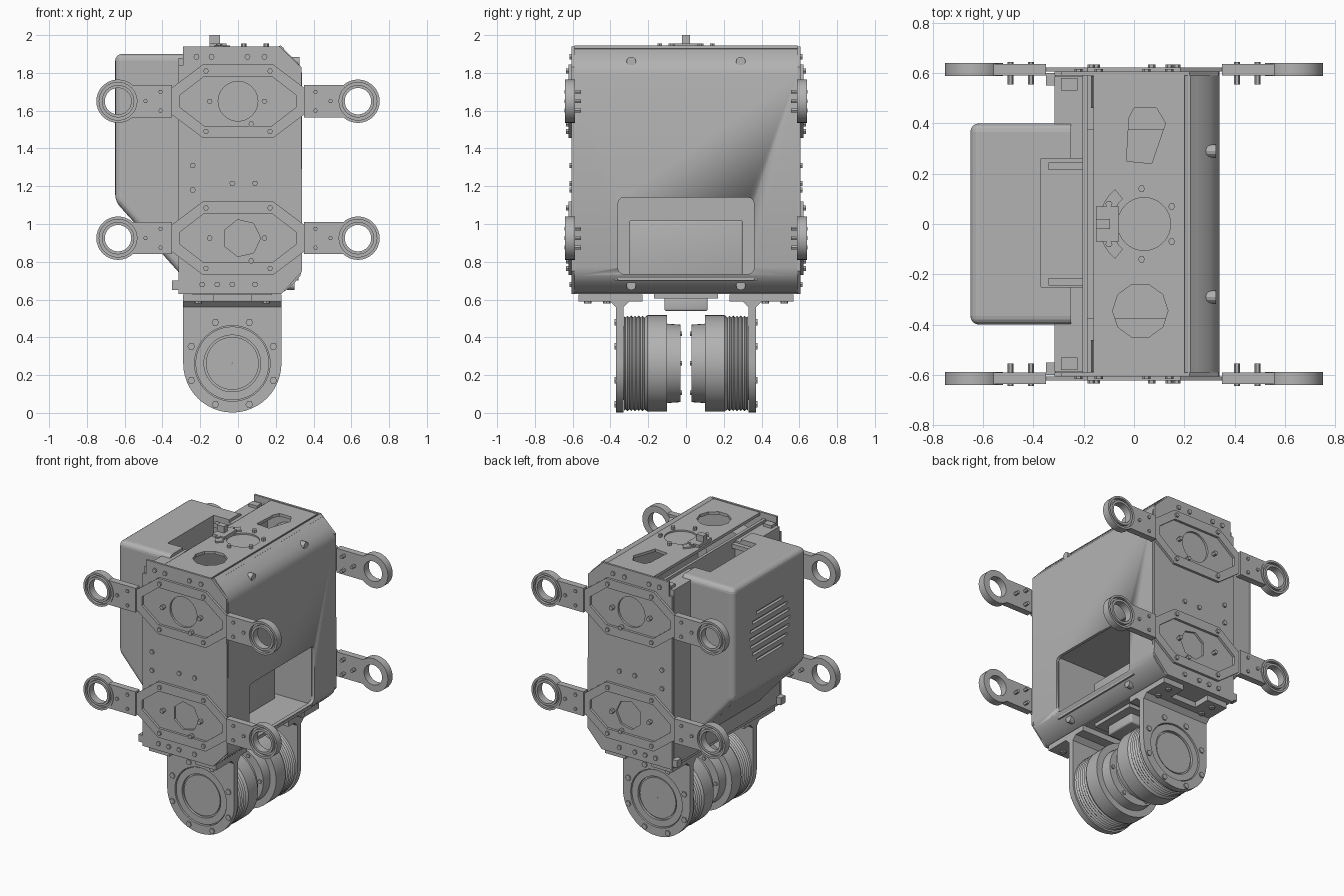
import bpy, bmesh, math
from mathutils import Vector

old = bpy.data.objects.get("Cube")
if old:
    bpy.data.objects.remove(old)

GREY = bpy.data.materials.new("mid grey")
GREY.use_nodes = True
GREY.diffuse_color = (0.45, 0.45, 0.45, 1)
GREY.node_tree.nodes["Principled BSDF"].inputs["Base Color"].default_value = (0.45, 0.45, 0.45, 1)


def finish(name, bm, smooth=False):
    bmesh.ops.recalc_face_normals(bm, faces=bm.faces)
    mesh = bpy.data.meshes.new(name)
    bm.to_mesh(mesh)
    bm.free()
    ob = bpy.data.objects.new(name, mesh)
    bpy.context.collection.objects.link(ob)
    mesh.materials.append(GREY)
    if smooth:
        bpy.ops.object.select_all(action='DESELECT')
        ob.select_set(True)
        bpy.context.view_layer.objects.active = ob
        bpy.ops.object.shade_smooth_by_angle(angle=math.radians(35))
    return ob


def box(name, x, y, z, bevel=0):
    bm = bmesh.new()
    bmesh.ops.create_cube(bm, size=1)
    for v in bm.verts:
        v.co = [(r[0] + r[1]) / 2 + c * (r[1] - r[0]) for r, c in zip((x, y, z), v.co)]
    if bevel:
        bmesh.ops.bevel(bm, geom=bm.edges[:], offset=bevel, segments=3, affect='EDGES', profile=0.5)
    return finish(name, bm, bool(bevel))


def prism(name, pts, a, b, axis='y', smooth=False):
    """Extrude an outline of (x, z) along y, or of (x, y) along z, or of (y, z) along x."""
    place = {'y': lambda p, t: (p[0], t, p[1]), 'z': lambda p, t: (p[0], p[1], t),
             'x': lambda p, t: (t, p[0], p[1])}[axis]
    bm = bmesh.new()
    face = bm.faces.new([bm.verts.new(place(p, a)) for p in pts])
    ext = bmesh.ops.extrude_face_region(bm, geom=[face])
    move = Vector(place((0, 0), b - a))
    bmesh.ops.translate(bm, vec=move, verts=[g for g in ext['geom'] if isinstance(g, bmesh.types.BMVert)])
    return finish(name, bm, smooth)


def circle(cx, cy, r, n=32, sx=1.0):
    return [(cx + sx * r * math.cos(2 * math.pi * i / n), cy + r * math.sin(2 * math.pi * i / n))
            for i in range(n)]


def lathe(name, cx, cz, profile, n=40):
    """Spin a closed (y, radius) loop around an axis along y."""
    bm = bmesh.new()
    rows = [[bm.verts.new((cx + r * math.cos(2 * math.pi * i / n), y, cz + r * math.sin(2 * math.pi * i / n)))
             for y, r in profile] for i in range(n)]
    k = len(profile)
    for i in range(n):
        p, q = rows[i], rows[(i + 1) % n]
        for j in range(k):
            bm.faces.new((p[j], p[(j + 1) % k], q[(j + 1) % k], q[j]))
    return finish(name, bm, True)


def cut(ob, *cutters):
    for c in cutters:
        m = ob.modifiers.new("cut", 'BOOLEAN')
        m.operation, m.solver, m.object = 'DIFFERENCE', 'EXACT', c
    mesh = bpy.data.meshes.new_from_object(ob.evaluated_get(bpy.context.evaluated_depsgraph_get()))
    ob.modifiers.clear()
    ob.data = mesh
    for c in cutters:
        bpy.data.objects.remove(c)
    return ob


# Chest shell with rolled top and bottom edges and a window
outer = [(.215, 1.94), (.24, 1.93), (.3, 1.87), (.33, 1.835), (.34, 1.79),
         (.34, .77), (.33, .725), (.3, .69), (.25, .645), (.2, .63)]
inner = [(x - .02, 1.285 + (z - 1.285) * .975) for x, z in reversed(outer)]
shell = prism("chest_shell", outer + inner, -.59, .59, smooth=True)
cut(shell, box("window_cutter", (.2, .5), (-.36, .36), (.735, 1.14), .03))
prism("shell_seam_rail", [(.215, 1.94), (.225, 1.945), (.245, 1.93), (.235, 1.92)], -.59, .59)

# Top plate with openings, bottom plate, bulkhead and window tray
top = box("top_plate", (-.16, .2), (-.59, .59), (1.915, 1.935))
cut(top, prism("slot_cutter", [(-.03, .25), (.07, .24), (.125, .4), (.09, .46), (0, .46), (-.02, .42)], 1.8, 2, 'z'),
    prism("round_cutter", circle(.025, -.345, .11, 10), 1.8, 2, 'z'),
    prism("centre_cutter", circle(.04, 0, .105), 1.8, 2, 'z'))
prism("top_centre_disc", circle(.04, 0, .13), 1.88, 1.925, 'z')
box("bottom_plate", (-.31, .22), (-.59, .59), (.63, .65))
box("bulkhead", (-.205, -.185), (-.59, .59), (.65, 1.9))
box("window_tray", (-.185, .32), (-.36, .36), (.7, .72))
box("inner_unit", (-.18, .08), (-.3, .3), (.72, 1.02), .01)
for s in (-1, 1):
    box("tray_side", (-.185, .315), sorted((s * .365, s * .375)), (.7, 1.15))
box("inner_ceiling", (-.185, .315), (-.375, .375), (1.15, 1.165))

# Back frame and backpack cover with chamfered underside
frame = box("back_frame", (-.315, -.205), (-.585, .585), (.65, 1.88))
pack = prism("backpack", [(-.65, 1.9), (-.25, 1.9), (-.25, .72), (-.31, .74), (-.65, 1.12)], -.4, .4)
bm = bmesh.new()
bm.from_mesh(pack.data)
bmesh.ops.bevel(bm, geom=[e for e in bm.edges if min(v.co.x for v in e.verts) < -.6],
                offset=.035, segments=4, affect='EDGES', profile=.5)
bm.to_mesh(pack.data)
bm.free()
vents = []
for i in range(7):
    dz = (i - 3) * .055
    half = math.sqrt(.22 ** 2 - dz ** 2)
    vents.append(box("vent_cutter", (-.7, -.63), (-half, half), (1.47 + dz, 1.49 + dz)))
notch_x, notch_y, notch_z = (-.37, -.19), (-.25, .26), (1.45, 2)
cut(pack, box("notch_cutter", notch_x, notch_y, notch_z), *vents)
cut(frame, box("notch_cutter", notch_x, notch_y, notch_z))
for y in (-.23, .23):
    box("notch_rail", (-.34, -.2), (y - .015, y + .015), (1.84, 1.87))
for s in (-1, 1):
    box("frame_corner", (-.29, -.225), sorted((s * .53, s * .58)), (1.88, 1.9))
    box("frame_foot", (-.35, -.31), sorted((s * .55, s * .6)), (.65, .7))

# Top sensor
prism("sensor_arc", [(.04 + r * math.cos(a * math.pi / 18), r * math.sin(a * math.pi / 18))
                     for r, steps in ((.18, range(13, 24)), (.13, range(23, 12, -1))) for a in steps],
      1.935, 1.945, 'z')
box("sensor_post", (-.15, -.095), (-.02, .02), (1.93, 2.0))
box("sensor_base", (-.15, -.06), (-.07, .07), (1.93, 1.955))
for x, y in ((.03, .14), (.15, .07), (.15, -.07), (.03, -.14), (-.1, .08), (-.1, -.08)):
    prism("top_screw", circle(x, y, .014, 6), 1.93, 1.955, 'z')


def screw(name, x, z, y0, y1, r=.015):
    prism(name, circle(x, z, r, 6), y0, y1)


plate = [(-.29, 1.94), (.22, 1.94), (.335, 1.83), (.34, .75), (.23, .63), (-.315, .63), (-.315, 1.84), (-.29, 1.84)]
for s in (-1, 1):
    # Front and back plates
    ys = lambda a, b: sorted((s * a, s * b))
    side = prism("end_plate", plate, *ys(.59, .605))
    cut(side, prism("hole_cutter", circle(0, 1.65, .105), *ys(.5, .7)),
        prism("hole_cutter", circle(.02, .925, .1, 7), *ys(.5, .7)))
    for x, z in [(x, 1.885) for x in (-.22, -.14, .05, .14)] + [(x, .68) for x in (-.19, -.11, -.03, .09)] + \
            [(-.24, 1.31), (-.24, 1.18), (-.03, 1.215), (.09, 1.215)]:
        screw("plate_screw", x, z, *ys(.6, .616), .016)

    for zc in (1.65, .925):
        # Motor behind each plate opening
        prism("inner_motor", circle(0, zc, .17), *ys(.46, .588), smooth=True)

        # Eight-sided mounting frame
        def octagon(x1, z1, x2, z2):
            return [(i * x, zc + j * z) for i, j, x, z in
                    ((-1, 1, x1, z1), (-1, 1, x2, z2), (1, 1, x2, z2), (1, 1, x1, z1),
                     (1, -1, x1, z1), (1, -1, x2, z2), (-1, -1, x2, z2), (-1, -1, x1, z1))]
        rim = prism("mount_frame", octagon(.365, .06, .185, .195), *ys(.605, .622))
        cut(rim, prism("frame_cutter", octagon(.31, .03, .18, .13), *ys(.5, .7)))
        for x, z in ((-.17, .16), (.17, .16), (-.17, -.16), (.17, -.16), (-.15, 0), (.14, 0), (.07, -.12)):
            screw("mount_screw", x, zc + z, *ys(.6, .634))

        # Arm tabs, grooved rings and inward screws
        for m in (-1, 1):
            arm = box("arm_tab", sorted((m * .35, m * .56)), ys(.59, .635), (zc - .085, zc + .085))
            cut(arm, prism("ring_cutter", circle(m * .635, zc, .112), *ys(.5, .7)))
            lathe("arm_ring", m * .635, zc,
                  [(s * y, r) for y, r in ((.588, .07), (.588, .115), (.64, .115), (.64, .1), (.62, .1),
                                           (.62, .086), (.64, .086), (.64, .07))], 32)
            for x, z in ((.41, .05), (.41, -.05), (.49, 0)):
                screw("arm_screw", m * x, zc + z, *ys(.555, .644), .012)

    # Hip bracket: rounded hanging plate with a flange
    cx, cz = -.03, .262
    arc = [(cx + .26 * math.cos(a * math.pi / 24), cz + .26 * math.sin(a * math.pi / 24)) for a in range(24, 49)]
    bracket = prism("hip_bracket", [(.23, .6), (-.29, .6)] + arc, *ys(.33, .37), smooth=True)
    cut(bracket, prism("bore_cutter", circle(cx, cz, .2, 40), *ys(.2, .5)))
    flange = box("hip_flange", (-.29, .23), ys(.23, .57), (.59, .628))
    cut(flange, box("flange_cutter", (-.13, .07), ys(.45, .6), (.5, .7)))
    prism("bracket_fillet", [(s * .37, .56), (s * .37, .59), (s * .4, .59)], -.29, .23, 'x')
    prism("bracket_fillet", [(s * .33, .56), (s * .33, .59), (s * .3, .59)], -.29, .23, 'x')
    for x in (-.21, .15):
        for y in (.42, .52):
            prism("flange_screw", circle(x, s * y, .02, 8), .58, .6, 'z')
    for a in range(8):
        t = math.pi / 8 + a * math.pi / 4
        screw("bracket_screw", cx + .235 * math.cos(t), cz + .235 * math.sin(t), *ys(.365, .378), .02)

    # Hip motor with ribbed barrel and stepped faces
    ribs = [(.32 - i * .01, .253 if i % 2 else .243) for i in range(11)]
    profile = [(.355, .001), (.355, .14), (.345, .14), (.345, .15), (.362, .15), (.362, .195), (.328, .195),
               (.328, .25)] + ribs + [(.205, .255), (.1, .255), (.1, .21), (.03, .205), (.03, .15), (.05, .14), (.05, .001)]
    lathe("hip_motor", cx, cz, [(s * y, r) for y, r in profile], 48)
    for i in range(6):
        t = i * math.pi / 3
        screw("motor_screw", cx + .18 * math.cos(t), cz + .18 * math.sin(t), *ys(.022, .035), .014)

    # Chest shell bolts
    for z, x in ((1.86, .305), (.675, .28)):
        prism("shell_bolt", circle(s * .29, z, .025, 12), x - .02, x + .02, 'x')

# Hip centre block
box("hip_centre_plate", (-.24, .18), (-.17, .17), (.605, .632))
box("hip_centre_block", (-.18, .12), (-.115, .115), (.54, .61), .01)
